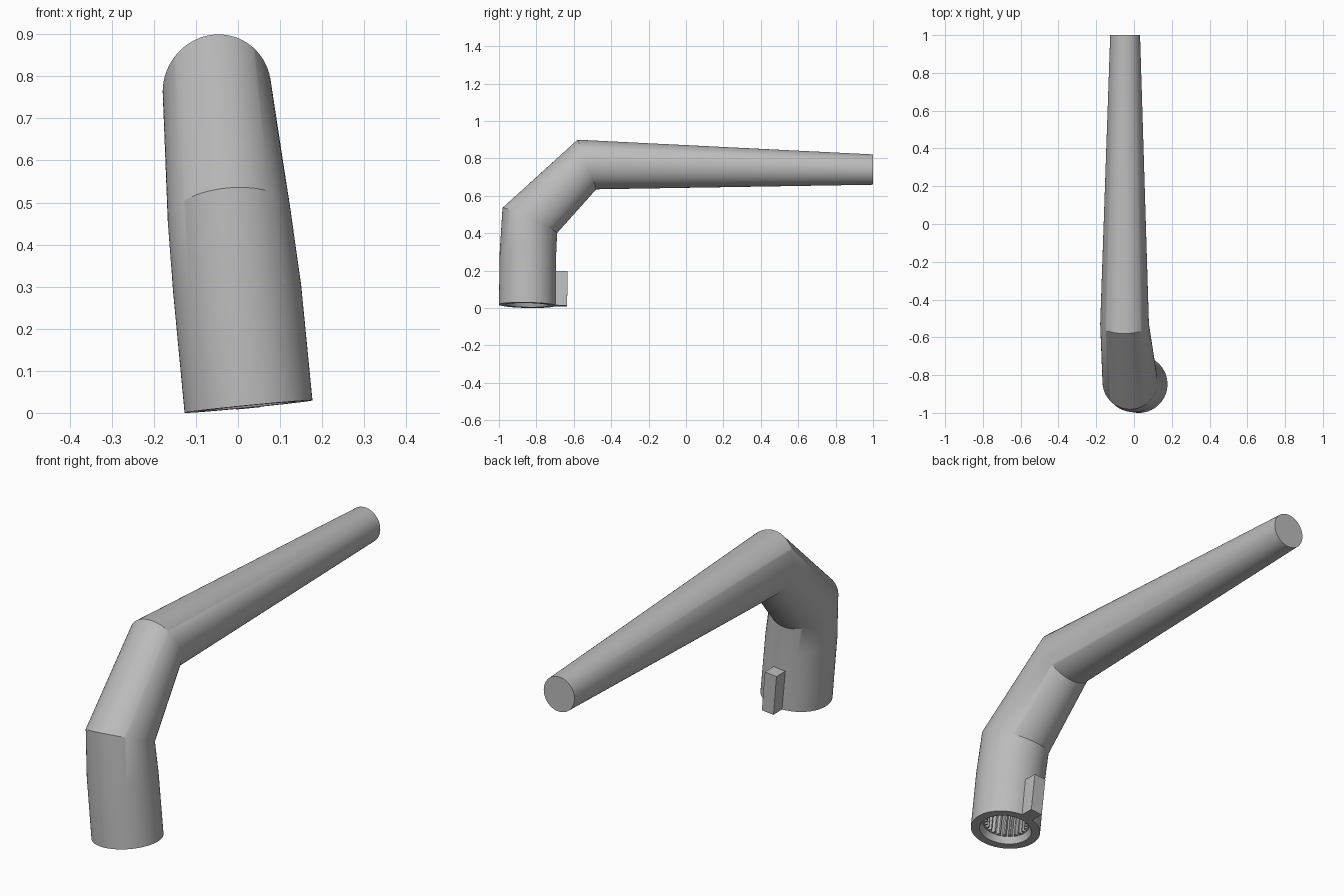
import bpy, bmesh, math
from mathutils import Vector, Matrix

if "Cube" in bpy.data.objects:
    bpy.data.objects.remove(bpy.data.objects["Cube"])

N = 96  # sides of the tube, four per spline tooth

metal = bpy.data.materials.new("grey_metal")
metal.diffuse_color = (0.5, 0.5, 0.5, 1)
metal.use_nodes = True
metal.node_tree.nodes["Principled BSDF"].inputs["Base Color"].default_value = metal.diffuse_color

# Frame of the tilted lower end
BASE = Vector((0.025, -0.848, 0.015))
U = Vector((0.152, 0, 0.0148))
V = Vector((0, 0.152, -0.003))
AXIS = U.cross(V).normalized()


def ring(bm, centre, u, v, radius=lambda i: 1.0):
    verts = []
    for i in range(N):
        a = 2 * math.pi * i / N
        p = Vector(centre) + radius(i) * (math.cos(a) * Vector(u) + math.sin(a) * Vector(v))
        verts.append(bm.verts.new(p))
    return verts


def finish(name, bm, smooth):
    bmesh.ops.recalc_face_normals(bm, faces=bm.faces)
    mesh = bpy.data.meshes.new(name)
    bm.to_mesh(mesh)
    bm.free()
    mesh.materials.append(metal)
    obj = bpy.data.objects.new(name, mesh)
    bpy.context.collection.objects.link(obj)
    if smooth:
        bpy.context.view_layer.objects.active = obj
        obj.select_set(True)
        bpy.ops.object.shade_smooth_by_angle(angle=math.radians(30))
        obj.select_set(False)


# Bent tapering lever with a splined socket in its lower end
def tooth(i):
    return 0.66 if i % 4 < 2 else 0.55


bm = bmesh.new()
rings = [
    # socket, from its floor down to the rim
    ring(bm, BASE + AXIS * 0.25, U, V, tooth),
    ring(bm, BASE + AXIS * 0.03, U, V, tooth),
    ring(bm, BASE + AXIS * 0.03, U, V, lambda i: 0.67),
    ring(bm, BASE, U, V, lambda i: 0.75),
    # outside, from the rim up to the grip end
    ring(bm, BASE, U, V),
    ring(bm, (-0.002, -0.845, 0.295), (0.152, 0, 0.01), (0, 0.151, -0.003)),
    ring(bm, (-0.021, -0.835, 0.468), (0.146, 0, 0.012), (0, 0.146, -0.067)),
    ring(bm, (-0.05, -0.53, 0.767), (0.129, 0, 0.004), (0, 0.05, -0.1325)),
    ring(bm, (-0.047, 1.0, 0.74), (0.079, 0, 0), (0, 0, -0.081)),
]
for a, b in zip(rings, rings[1:]):
    for i in range(N):
        j = (i + 1) % N
        bm.faces.new((a[i], a[j], b[j], b[i]))
bm.faces.new(rings[0])
bm.faces.new(rings[-1])
finish("lever", bm, True)

# Small stop key on the back of the lower end
bm = bmesh.new()
x, y = U.normalized(), V.normalized()
frame = Matrix((x, y, AXIS)).transposed().to_4x4()
frame.translation = BASE + y * 0.176 + AXIS * 0.0925
bmesh.ops.create_cube(bm, size=1, matrix=frame @ Matrix.Diagonal((0.06, 0.072, 0.185, 1)))
finish("stop_key", bm, False)
